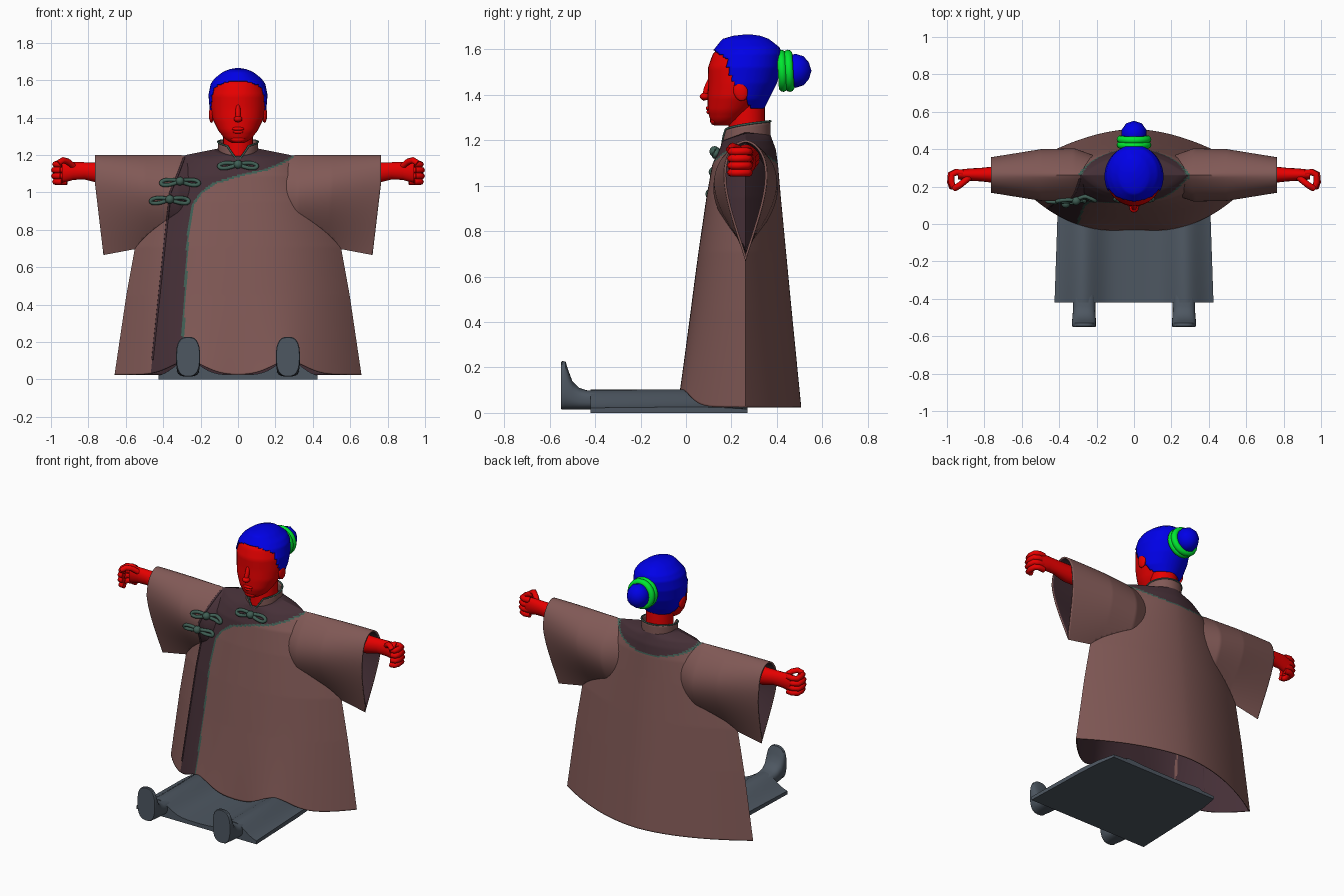
import bpy, bmesh, math
from mathutils import Vector
from mathutils.bvhtree import BVHTree

if "Cube" in bpy.data.objects:
    bpy.data.objects.remove(bpy.data.objects["Cube"])


def material(name, r, g, b):
    m = bpy.data.materials.new(name)
    m.diffuse_color = (r, g, b, 1)
    m.use_nodes = True
    m.node_tree.nodes["Principled BSDF"].inputs["Base Color"].default_value = m.diffuse_color
    return m


SKIN = material("red skin", 0.8, 0, 0)
HAIR = material("blue hair", 0, 0, 0.8)
BAND = material("green band", 0, 0.8, 0.03)
BROWN = material("brown cloth", 0.22, 0.1, 0.093)
MAROON = material("maroon cloth", 0.06, 0.029, 0.038)
TEAL = material("teal trim", 0.05, 0.115, 0.09)
SLATE = material("slate cloth", 0.075, 0.095, 0.12)
CLOTH = [TEAL, BROWN, MAROON]   # the inside of each cloth face takes the next slot


def table(k, rows):
    """Linear interpolation of rows (key, values...)."""
    if k <= rows[0][0]:
        return rows[0][1:]
    for a, b in zip(rows, rows[1:]):
        if k <= b[0]:
            f = (k - a[0]) / (b[0] - a[0])
            return tuple(p + (q - p) * f for p, q in zip(a[1:], b[1:]))
    return rows[-1][1:]


def loft(name, rows, mats, closed=True, caps=False, keep=None, rule=None, thick=0):
    bm = bmesh.new()
    vs = [[bm.verts.new(p) for p in r] for r in rows]
    n = len(rows[0])
    for a, b in zip(vs, vs[1:]):
        for i in range(n if closed else n - 1):
            j = (i + 1) % n
            f = bm.faces.new((a[i], a[j], b[j], b[i]))
            if rule:
                f.material_index = rule(f.calc_center_median())
    if caps:
        bm.faces.new(vs[0])
        bm.faces.new(vs[-1])
    bmesh.ops.recalc_face_normals(bm, faces=bm.faces[:])
    if keep:
        bmesh.ops.delete(bm, geom=[f for f in bm.faces if not keep(f.calc_center_median())], context='FACES')
    me = bpy.data.meshes.new(name)
    bm.to_mesh(me)
    bm.free()
    for m in mats:
        me.materials.append(m)
    ob = bpy.data.objects.new(name, me)
    bpy.context.collection.objects.link(ob)
    if thick:
        s = ob.modifiers.new("thickness", 'SOLIDIFY')
        s.thickness, s.offset, s.material_offset = thick, -1, 1
    return ob


def tube(name, pts, r, mat, cyclic=False):
    cu = bpy.data.curves.new(name, 'CURVE')
    cu.dimensions, cu.bevel_depth, cu.bevel_resolution, cu.use_fill_caps = '3D', r, 2, True
    sp = cu.splines.new('POLY')
    sp.points.add(len(pts) - 1)
    for p, q in zip(sp.points, pts):
        p.co = (*q, 1)
    sp.use_cyclic_u, sp.use_smooth = cyclic, True
    cu.materials.append(mat)
    ob = bpy.data.objects.new(name, cu)
    bpy.context.collection.objects.link(ob)


def ball(name, loc, scale, mat, sub=3, rot=(0, 0, 0)):
    bpy.ops.mesh.primitive_ico_sphere_add(subdivisions=sub, radius=1, location=loc, rotation=rot)
    ob = bpy.context.object
    ob.name, ob.scale = name, scale
    ob.data.materials.append(mat)


def ellipse(cx, cy, z, rx, ry, n, e=1.0):
    """Ring in x and y; e below 1 makes it squarer."""
    def w(v):
        return math.copysign(abs(v) ** e, v)
    return [(cx + rx * w(math.cos(2 * math.pi * i / n)), cy + ry * w(math.sin(2 * math.pi * i / n)), z)
            for i in range(n)]


# Body: z, half width, front y, back y, front drop. Sleeve: x, half depth, top z, bottom z, fullness power
BODY = [(0.025, 0.66, -0.042, 0.507, 0), (0.45, 0.597, 0.02, 0.465, 0), (0.71, 0.55, 0.055, 0.44, 0),
        (0.95, 0.47, 0.09, 0.417, 0), (1.09, 0.40, 0.115, 0.405, 0), (1.16, 0.33, 0.135, 0.395, 0.02),
        (1.20, 0.28, 0.15, 0.38, 0.035), (1.235, 0.105, 0.16, 0.367, 0.04)]
SLEEVE = [(0.2, 0.10, 1.19, 0.72, 1.2), (0.32, 0.142, 1.2, 0.71, 1.2), (0.5, 0.138, 1.2, 0.71, 1.4),
          (0.765, 0.095, 1.2, 0.665, 1.8)]
MID = 0.262


def outside_sleeve(c):
    if not 0.25 < abs(c.x) < 0.76:
        return True
    d, zt, zb, p = table(abs(c.x), SLEEVE)
    u = (zt - c.z) / (zt - zb)
    return not (0.01 < u < 0.99) or abs(c.y - MID) > d * math.sin(math.pi * u ** (1 / p)) - 0.002


def outside_body(c):
    w, yf, yb, _ = table(c.z, BODY)
    t = abs(c.x) / w
    return t >= 1 or c.z > 1.15 or not (MID - (MID - yf) * (1 - t ** 2.6) + 0.012 < c.y
                                        < MID + (yb - MID) * (1 - t ** 1.8) - 0.012)


# Robe colour rule: side panel with yoke in front, half-round yoke behind, thin trim between
OUTER = [(0.03, -0.465), (0.6, -0.405), (1.0, -0.362), (1.1, -0.32), (1.2, -0.283)]
INNER = [(0.03, -0.305), (0.775, -0.267), (0.936, -0.24), (1.0, -0.195), (1.05, -0.123),
         (1.09, 0.01), (1.12, 0.144), (1.15, 0.22), (1.19, 0.295)]


def robe_rule(c):
    if c.y < 0.265:
        x = table(c.z, INNER)[0]
        slope = (table(c.z + 0.005, INNER)[0] - table(c.z - 0.005, INNER)[0]) / 0.01
        if abs(c.x - x) / math.hypot(1, slope) < 0.0055:
            return 0
        return 2 if table(c.z, OUTER)[0] < c.x < x else 1
    r = math.hypot(c.x / 0.29, (1.22 - c.z) / 0.12)
    return 0 if abs(r - 1) < 0.035 else 2 if r < 1 else 1


M, N, rows = 150, 140, []
for k in range(N + 1):
    z = 0.025 + 1.21 * k / N
    w, yf, yb, drop = table(z, BODY)
    low = max(0, 1 - (z - 0.025) / 0.6) ** 2
    ring = []
    for i in range(M + 1):
        t = -1 + 2 * i / M
        x = w * t
        lift = 0.073 * low * math.exp(-((abs(x) - 0.27) / 0.13) ** 2)
        fold = 0.01 * low * math.exp(-(x / 0.12) ** 2)
        ring.append((x, MID - (MID - yf) * (1 - abs(t) ** 2.6) + fold, z + lift - drop * (1 - t * t)))
    for i in range(1, M):
        t = 1 - 2 * i / M
        ring.append((w * t, MID + (yb - MID) * (1 - abs(t) ** 1.8), z))
    rows.append(ring)
# body cloth hidden inside a sleeve is lining coloured
robe = [loft("robe_body", rows, CLOTH, thick=0.006, rule=lambda c: robe_rule(c) if outside_sleeve(c) else 2)]

# Wide hanging sleeves
for s, side in ((1, "left"), (-1, "right")):
    rows = []
    for k in range(65):
        x = 0.2 + 0.565 * k / 64
        d, zt, zb, p = table(x, SLEEVE)
        ring = []
        for i in range(72):
            v = 2 * i / 72
            a, sg = (v, -1) if v <= 1 else (2 - v, 1)
            z = zt + (zb - zt) * a ** p
            slant = 0.045 * max(0, (1.05 - z) / 0.38) * k / 64
            ring.append((s * (x - slant), MID + sg * d * math.sin(math.pi * a), z))
        rows.append(ring)
    robe.append(loft(side + "_sleeve", rows, CLOTH, keep=outside_body, rule=robe_rule, thick=0.01))

# Ray helper that lays details on the robe
trees = [BVHTree.FromPolygons([v.co for v in o.data.vertices], [p.vertices[:] for p in o.data.polygons])
         for o in robe]


def on_robe(x, z, gap=0.0):
    hits = [t.ray_cast(Vector((x, -2, z)), Vector((0, 1, 0)))[0] for t in trees]
    ys = [h.y for h in hits if h]
    return (x, min(ys) - gap if ys else 0.2, z)


# Outer edge of the panel
zs = [0.105 + 1.08 * i / 70 for i in range(71)]
tube("panel_edge", [on_robe(table(z, OUTER)[0], z, -0.001) for z in zs], 0.006, MAROON)

# Knotted fasteners
for n, (cx, cz) in enumerate([(0, 1.15), (-0.31, 1.06), (-0.365, 0.963)]):
    for s in (1, -1):
        pts = []
        for i in range(20):
            a = 2 * math.pi * i / 20
            u = 0.055 + 0.047 * math.cos(a)
            pts.append(on_robe(cx + s * u, cz + 0.016 * math.sin(a) * (0.5 + u * 6) - 0.1 * u, 0.008))
        tube("fastener_loop_%d" % n, pts, 0.0105, TEAL, True)
    ball("fastener_knot_%d" % n, on_robe(cx, cz, 0.015), (0.024,) * 3, TEAL, 2)

# Standing collar with an open front, and its piping
rows = []
for k in range(6):
    v, ring = k / 5, []
    for i in range(49):
        u = -1 + i / 24
        a = u * math.radians(176 - 28 * v)
        zb, zt = 1.205 - 0.03 * u * u, 1.283 - 0.035 * u * u
        ring.append((0.107 * math.sin(a), 0.265 + 0.106 * math.cos(a), zb + (zt - zb) * v))
    rows.append(ring)
loft("collar", rows, [BROWN], closed=False, thick=0.008)
tube("collar_piping", [r[0] for r in rows] + rows[-1] + [r[-1] for r in rows[::-1]], 0.005, TEAL)

# Neck and head: z, half width, front y, back y
loft("neck", [ellipse(0, 0.267, z, r, r, 24) for z, r in ((1.12, 0.085), (1.25, 0.08), (1.38, 0.08))], [SKIN])
HEAD = [(1.265, 0.035, 0.125, 0.2), (1.285, 0.07, 0.108, 0.24), (1.33, 0.105, 0.095, 0.29),
        (1.39, 0.135, 0.095, 0.34), (1.45, 0.145, 0.098, 0.37), (1.52, 0.147, 0.097, 0.385),
        (1.58, 0.132, 0.118, 0.385), (1.63, 0.085, 0.175, 0.35), (1.645, 0.03, 0.24, 0.3)]
CAP = [(1.34, 0.1, 0.15, 0.345), (1.38, 0.137, 0.09, 0.365), (1.45, 0.152, 0.088, 0.4),
       (1.52, 0.158, 0.088, 0.42), (1.58, 0.146, 0.108, 0.423), (1.61, 0.125, 0.132, 0.41),
       (1.645, 0.08, 0.16, 0.365), (1.66, 0.04, 0.21, 0.325), (1.665, 0.01, 0.26, 0.285)]
HAIRLINE = [(1.34, 0.285), (1.38, 0.265), (1.45, 0.21), (1.5, 0.185), (1.56, 0.18), (1.6, 0.12), (1.61, 0)]


def head_rows(tab, steps, n):
    out = []
    for k in range(steps + 1):
        z = tab[0][0] + (tab[-1][0] - tab[0][0]) * k / steps
        w, yf, yb = table(z, tab)
        out.append(ellipse(0, (yf + yb) / 2, z, w, (yb - yf) / 2, n))
    return out


loft("head", head_rows(HEAD, 30, 32), [SKIN], caps=True)
loft("hair", head_rows(CAP, 52, 64), [HAIR], caps=True, thick=0.006,
     keep=lambda c: c.y > table(c.z, HAIRLINE)[0])

# Face details
ball("nose_bridge", (0, 0.092, 1.425), (0.014, 0.014, 0.055), SKIN, 2, (-0.3, 0, 0))
ball("nose_tip", (0, 0.083, 1.392), (0.024, 0.023, 0.017), SKIN, 2)
ball("upper_lip", (0, 0.101, 1.34), (0.034, 0.014, 0.011), SKIN, 2)
ball("lower_lip", (0, 0.103, 1.324), (0.028, 0.014, 0.011), SKIN, 2)
ball("chin", (0, 0.125, 1.285), (0.04, 0.02, 0.02), SKIN, 2)
for s in (1, -1):
    ball("ear", (s * 0.142, 0.24, 1.415), (0.014, 0.032, 0.045), SKIN, 2, (0.25, 0, 0))

# Bun and its double band
ball("bun", (0, 0.482, 1.505), (0.07, 0.07, 0.075), HAIR, 2)
for y in (0.423, 0.453):
    bpy.ops.mesh.primitive_torus_add(major_radius=0.073, minor_radius=0.02, major_segments=32, minor_segments=10,
                                     location=(0, y, 1.505), rotation=(math.pi / 2 + 0.06, 0, 0))
    bpy.context.object.name = "bun_band"
    bpy.context.object.data.materials.append(BAND)

for s in (1, -1):
    # Arm and fist
    rows = []
    for x, ry, rz, zc in ((0.3, 0.06, 0.06, 1.12), (0.74, 0.045, 0.056, 1.105), (0.82, 0.036, 0.046, 1.115),
                          (0.88, 0.033, 0.048, 1.115), (0.94, 0.026, 0.058, 1.108)):
        rows.append([(s * x, 0.264 + p, zc + q) for p, q, _ in ellipse(0, 0, 0, ry, rz, 16)])
    loft("arm", rows, [SKIN], caps=True)
    for k in range(4):
        z, e = 1.057 + 0.031 * k, -0.006 if k in (0, 3) else 0
        tube("finger", [(s * (x + e), y, z) for x, y in ((0.92, 0.272), (0.955, 0.277), (0.98, 0.265),
             (0.982, 0.225), (0.975, 0.2), (0.95, 0.198))], 0.0175, SKIN)
    tube("thumb", [(s * 0.88, 0.25, 1.14), (s * 0.91, 0.225, 1.165), (s * 0.935, 0.205, 1.172),
                   (s * 0.962, 0.19, 1.155)], 0.017, SKIN)
    # Foot with the sole facing forward: y, bottom z, top z, half width
    rows = []
    for y, zb, zt, w in ((-0.55, 0.018, 0.224, 0.061), (-0.545, 0.015, 0.228, 0.064), (-0.53, 0.015, 0.226, 0.064),
                         (-0.515, 0.015, 0.18, 0.064), (-0.5, 0.015, 0.14, 0.062), (-0.47, 0.015, 0.11, 0.06),
                         (-0.44, 0.015, 0.1, 0.06), (-0.38, 0.015, 0.095, 0.06)):
        rows.append([(s * 0.267 + p, y, (zb + zt) / 2 + q)
                     for p, q, _ in ellipse(0, 0, 0, w, (zt - zb) / 2, 32, 0.75)])
    loft("foot", rows, [SLATE], caps=True)

# Wide trousers: two leg ridges joined by a thin web
rows = []
for y, h, w in ((-0.42, 1, 0.425), (0.02, 1, 0.41), (0.15, 0.6, 0.4), (0.27, 0.1, 0.38)):
    xs = [-w + 2 * w * i / 48 for i in range(49)]
    top = [(x, y, (0.025 if abs(x) < 0.27 else 0.014)
            + (0.077 if abs(x) < 0.27 else 0.088) * h * math.exp(-((abs(x) - 0.27) / 0.1) ** 2)) for x in xs]
    rows.append(top + [(x, y, 0.0) for x in xs[::-1]])
loft("trousers", rows, [SLATE], caps=True)

# Smooth shading with sharp edges kept
bpy.ops.object.select_all(action='DESELECT')
for o in bpy.context.scene.objects:
    if o.type == 'MESH':
        o.select_set(True)
        bpy.context.view_layer.objects.active = o
bpy.ops.object.shade_smooth_by_angle(angle=math.radians(40))
